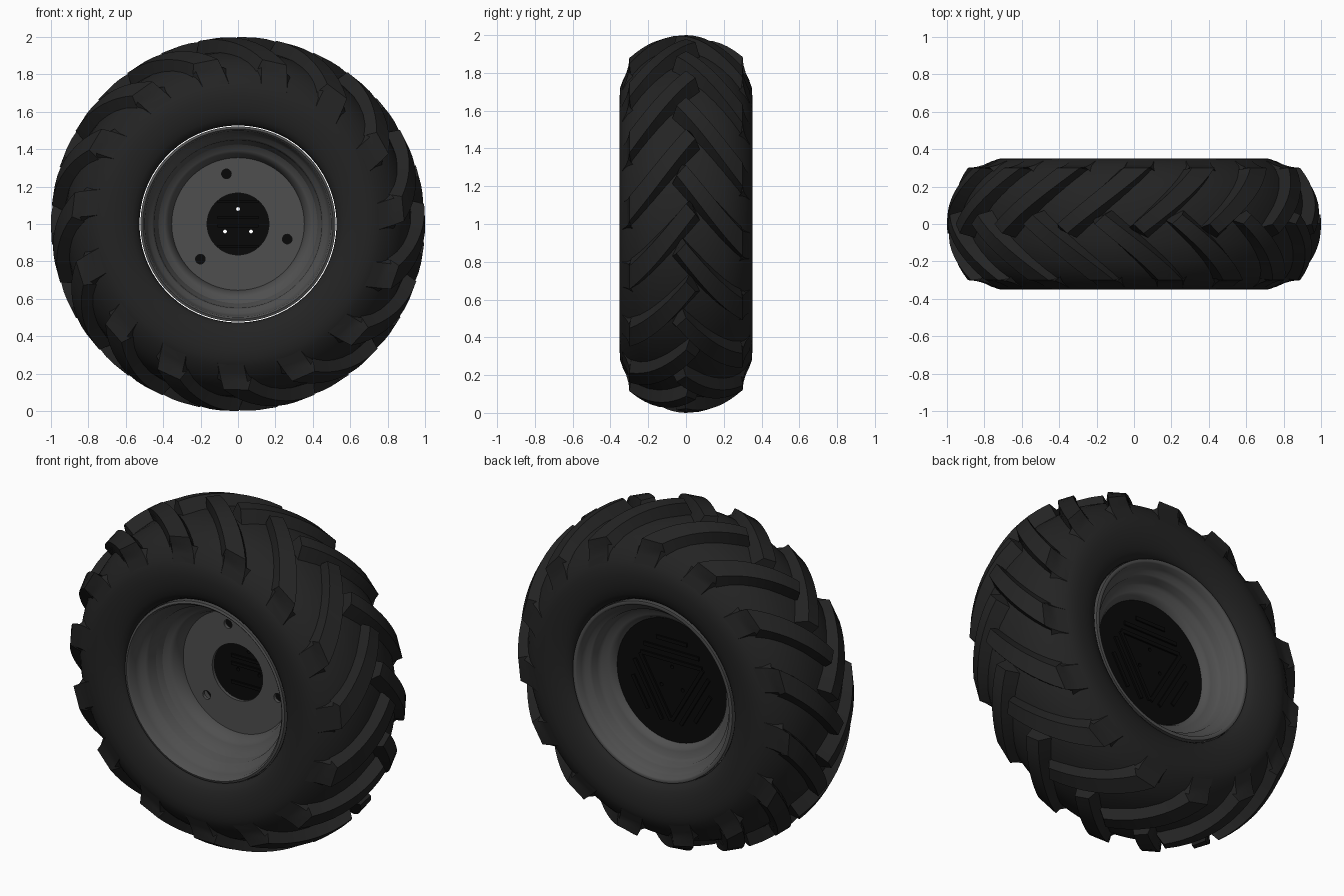
import bpy, bmesh
from math import sin, cos, radians, pi
from mathutils import Matrix, Vector

if "Cube" in bpy.data.objects:
    bpy.data.objects.remove(bpy.data.objects["Cube"])


def material(name, v):
    m = bpy.data.materials.new(name)
    m.diffuse_color = (v, v, v, 1)
    m.use_nodes = True
    m.node_tree.nodes["Principled BSDF"].inputs["Base Color"].default_value = m.diffuse_color
    return m


RUBBER = material("rubber", 0.017)
STEEL = material("grey_steel", 0.078)
BLACK = material("black_plastic", 0.0025)


def polar(r, a, y):
    return Vector((r * cos(a), y, 1 + r * sin(a)))


def select(ob):
    bpy.ops.object.select_all(action='DESELECT')
    ob.select_set(True)
    bpy.context.view_layer.objects.active = ob


def finish(name, bm, mat, angle=30):
    bmesh.ops.recalc_face_normals(bm, faces=bm.faces)
    me = bpy.data.meshes.new(name)
    bm.to_mesh(me)
    bm.free()
    ob = bpy.data.objects.new(name, me)
    bpy.context.collection.objects.link(ob)
    if mat:
        me.materials.append(mat)
    select(ob)
    bpy.ops.object.shade_smooth_by_angle(angle=radians(angle))
    return ob


def lathe(name, profile, mat, angle=30, n=96):
    """Turn a closed (radius, y) profile around the axle."""
    bm = bmesh.new()
    rings = [[bm.verts.new(polar(r, 2 * pi * i / n, y)) for r, y in profile] for i in range(n)]
    k = len(profile)
    for i in range(n):
        a, b = rings[i], rings[(i + 1) % n]
        for j in range(k):
            bm.faces.new((a[j], a[(j + 1) % k], b[(j + 1) % k], b[j]))
    return finish(name, bm, mat, angle)


def add_cylinder(bm, r, y0, y1, x=0, z=0, n=64):
    mat = Matrix.Translation((x, (y0 + y1) / 2, 1 + z)) @ Matrix.Rotation(pi / 2, 4, 'X')
    bmesh.ops.create_cone(bm, cap_ends=True, segments=n, radius1=r, radius2=r,
                          depth=y1 - y0, matrix=mat)


def drill(ob, r, ring, start):
    """Cut three evenly spaced round holes through a part."""
    bm = bmesh.new()
    for k in range(3):
        a = radians(start + 120 * k)
        add_cylinder(bm, r, -0.3, 0.3, ring * cos(a), ring * sin(a), 20)
    cutter = finish("hole_cutter", bm, None)
    cutter.hide_render = True
    mod = ob.modifiers.new("holes", 'BOOLEAN')
    mod.operation, mod.solver, mod.object = 'DIFFERENCE', 'EXACT', cutter
    select(ob)
    bpy.ops.object.modifier_move_to_index(modifier=mod.name, index=0)
    bpy.ops.object.modifier_apply(modifier=mod.name)
    bpy.data.objects.remove(cutter)
    select(ob)
    bpy.ops.object.shade_smooth_by_angle(angle=radians(30))


# Tyre carcass: half profile mirrored across y = 0, hollow inside
half = [(0.928, 0), (0.92, 0.1), (0.907, 0.15), (0.888, 0.2), (0.862, 0.245), (0.83, 0.282),
        (0.795, 0.312), (0.76, 0.334), (0.725, 0.348), (0.68, 0.351), (0.64, 0.349), (0.6, 0.342),
        (0.565, 0.33), (0.54, 0.315), (0.527, 0.295), (0.526, 0.25), (0.6, 0.25), (0.72, 0.28),
        (0.84, 0.15), (0.88, 0)]
lathe("tyre_carcass", half + [(r, -y) for r, y in half[-2:0:-1]], RUBBER, 120)


# Tread lugs: chevron bars that fade out over the shoulder, 15 on each side
def carcass_r(y):
    y = abs(y)
    for (r0, y0), (r1, y1) in zip(half, half[1:]):
        if y <= y1:
            return r0 + (r1 - r0) * (y - y0) / (y1 - y0)


def lug(bm, side, phase):
    def point(y, r, a):
        return bm.verts.new(polar(r, radians(phase + a), y * side))
    rows = []
    steps = 9
    for i in range(steps + 1):
        t = i / steps
        row = []
        for tip_y, a0, a1, flare in ((0.0, 3.2, -17.5, 1.8), (-0.05, 0, -26, -1.8)):
            y = tip_y + (0.3 - tip_y) * t
            a = a0 + (a1 - a0) * t
            base_y = y - 0.025 * (1 - t) - 0.01 * t
            row.append((point(base_y, carcass_r(base_y) - 0.008, a + flare),
                        point(y, 1 - 1.25 * y * y, a)))
        rows.append([row[0][0], row[0][1], row[1][1], row[1][0]])
    # end slope running down into the sidewall
    for y, r, lead, trail in ((0.304, 0.845, -17.6, -27), (0.316, 0.802, -18, -28),
                              (0.335, 0.762, -18.5, -29), (0.344, 0.725, -19, -30)):
        rows.append([point(y - 0.025, r - 0.015, lead + 1.8), point(y, r, lead),
                     point(y, r, trail), point(y - 0.025, r - 0.015, trail - 1.8)])
    for a, b in zip(rows, rows[1:]):
        for j in range(4):
            k = (j + 1) % 4
            bm.faces.new((a[j], a[k], b[k], b[j]))
    bm.faces.new(rows[0])
    bm.faces.new(rows[-1])


bm = bmesh.new()
for k in range(15):
    lug(bm, -1, 3 + 24 * k)
    lug(bm, 1, 15 + 24 * k)
finish("tread_lugs", bm, RUBBER, 28)

# Rim barrel: stepped well, deep in front and shallower behind the disc
steps = [(0.521, 0.31), (0.508, 0.315), (0.498, 0.305), (0.49, 0.255), (0.478, 0.225), (0.458, 0.21),
         (0.448, 0.195), (0.443, 0.13), (0.428, 0.1), (0.392, 0.085), (0.374, 0.07), (0.36, 0.03),
         (0.354, 0.01)]
inner = [(r, -y) for r, y in steps] + [(r, 0.12 + (y - 0.01) * 0.64) for r, y in steps[::-1]]
outer = [(0.521, 0.27), (0.47, 0.22), (0.385, 0.12), (0.385, -0.03), (0.465, -0.17), (0.521, -0.25)]
lathe("rim_barrel", inner + outer, STEEL, 55)

# Wheel disc with hub opening and three bolt holes
disc = lathe("wheel_disc", [(0.165, -0.005), (0.365, -0.005), (0.365, 0.015), (0.165, 0.015)], STEEL)
drill(disc, 0.026, 0.275, 103)

# Black backing plate with three small through holes
bm = bmesh.new()
add_cylinder(bm, 0.36, 0.1, 0.13, n=96)
plate = finish("backing_plate", bm, BLACK)
drill(plate, 0.01, 0.08, 90)

# Triangular ribs on the back of the plate, short ribs on the front
bm = bmesh.new()


def bar(angle, dist, length, width, y0, y1):
    m = (Matrix.Translation((0, (y0 + y1) / 2, 1)) @ Matrix.Rotation(-radians(angle), 4, 'Y')
         @ Matrix.Translation((dist, 0, 0)) @ Matrix.Diagonal((width, y1 - y0, length, 1)))
    bmesh.ops.create_cube(bm, size=1, matrix=m)


for k in range(3):
    a = 90 + 120 * k
    bar(a, 0.12, 0.4, 0.022, 0.125, 0.14)
    bar(a, 0.175, 0.36, 0.022, 0.125, 0.14)
    bar(a, 0.235, 0.2, 0.022, 0.125, 0.138)
for d in (-0.12, -0.01, 0.035, 0.12):
    bar(90, d, 0.22, 0.018, 0.09, 0.105)
finish("plate_ribs", bm, BLACK)
